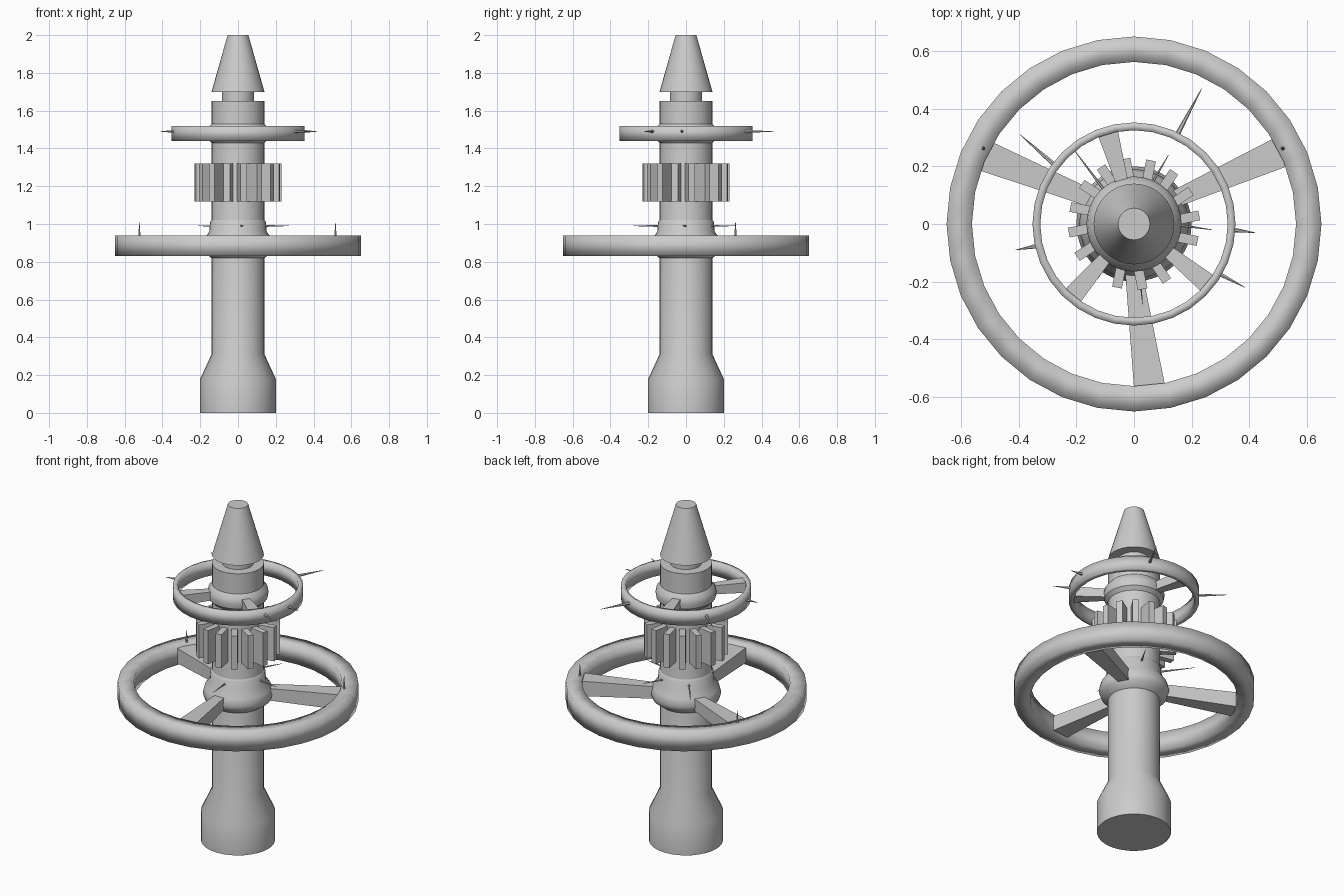
import bpy, bmesh, math
from mathutils import Vector

if "Cube" in bpy.data.objects:
    bpy.data.objects.remove(bpy.data.objects["Cube"])

grey = bpy.data.materials.new("light_grey")
grey.diffuse_color = (0.6, 0.6, 0.6, 1)
grey.use_nodes = True
grey.node_tree.nodes["Principled BSDF"].inputs["Base Color"].default_value = grey.diffuse_color


def finish(name, bm, angle=35):
    """Turn a bmesh into a shaded object."""
    bmesh.ops.recalc_face_normals(bm, faces=bm.faces)
    me = bpy.data.meshes.new(name)
    bm.to_mesh(me)
    bm.free()
    me.materials.append(grey)
    me.shade_smooth()
    me.set_sharp_from_angle(angle=math.radians(angle))
    ob = bpy.data.objects.new(name, me)
    bpy.context.collection.objects.link(ob)
    return ob


def lathe(name, profile, sides=32, closed=False, angle=35):
    """Spin an (r, z) profile about the z axis."""
    bm = bmesh.new()
    rings = []
    for r, z in profile:
        rings.append([bm.verts.new((r * math.sin(2 * math.pi * i / sides),
                                    r * math.cos(2 * math.pi * i / sides), z))
                      for i in range(sides)])
    pairs = list(zip(rings, rings[1:]))
    if closed:
        pairs.append((rings[-1], rings[0]))
    else:
        bm.faces.new(rings[0])
        bm.faces.new(rings[-1])
    for a, b in pairs:
        for i in range(sides):
            j = (i + 1) % sides
            bm.faces.new((a[i], a[j], b[j], b[i]))
    return finish(name, bm, angle)


def beam(name, start, end, w0, w1, h0, h1):
    """Tapered box between two points, with its own width and height at each end."""
    bm = bmesh.new()
    a, b = Vector(start), Vector(end)
    side = (b - a).cross(Vector((0, 0, 1))).normalized()
    loops = []
    for p, w, h in ((a, w0, h0), (b, w1, h1)):
        loops.append([bm.verts.new(p + side * (w / 2 * s) + Vector((0, 0, h / 2 * t)))
                      for s, t in ((-1, -1), (1, -1), (1, 1), (-1, 1))])
    bm.faces.new(loops[0])
    bm.faces.new(loops[1])
    for i in range(4):
        j = (i + 1) % 4
        bm.faces.new((loops[0][i], loops[0][j], loops[1][j], loops[1][i]))
    return finish(name, bm)


def spike(name, start, end, r=0.009):
    """Thin antenna tapering to a point."""
    bm = bmesh.new()
    a, b = Vector(start), Vector(end)
    bmesh.ops.create_cone(bm, segments=6, radius1=r, radius2=0.001,
                          depth=(b - a).length, cap_ends=True)
    rot = Vector((0, 0, 1)).rotation_difference(b - a).to_matrix()
    for v in bm.verts:
        v.co = rot @ v.co + (a + b) / 2
    return finish(name, bm)


def polar(r, deg, z):
    t = math.radians(deg)
    return (r * math.cos(t), r * math.sin(t), z)


# Central column with flared foot, neck and nose cone
lathe("column", [(0.2, 0), (0.2, 0.18), (0.14, 0.31), (0.14, 1.65), (0.085, 1.65),
                 (0.085, 1.70), (0.14, 1.70), (0.055, 2.0)])

# Hubs swelling around the column where the spokes meet it
lathe("lower_hub", [(0.14, 0.82), (0.18, 0.85), (0.19, 0.88), (0.18, 0.92),
                    (0.152, 0.96), (0.148, 1.01), (0.14, 1.02)])
lathe("upper_hub", [(0.14, 1.43), (0.16, 1.45), (0.165, 1.48), (0.16, 1.505),
                    (0.14, 1.53)])

# Large and small habitat rings
for name, ro, ri, z0, z1 in (("large_ring", 0.65, 0.562, 0.83, 0.94),
                             ("small_ring", 0.352, 0.325, 1.44, 1.52)):
    lathe(name, [(ro, z0), (ro, z1), (ri, z1), (ri, z0)], closed=True, angle=100)

# Large spokes, widening outwards
for i, (a0, a1) in enumerate(((33, 26), (147, 155.5), (268, 275.5))):
    beam(f"large_spoke_{i}", polar(0.14, a0, 0.885), polar(0.585, a1, 0.885),
         0.055, 0.11, 0.07, 0.09)

# Small spokes
for i, a in enumerate((106, 229.5, 321)):
    beam(f"small_spoke_{i}", polar(0.13, a, 1.48), polar(0.335, a, 1.48),
         0.04, 0.072, 0.05, 0.06)

# Ring of radiator fins
for i in range(16):
    a = 7.5 + 22.5 * i
    beam(f"fin_{i}", polar(0.13, a - 3, 1.22), polar(0.228, a, 1.22),
         0.034, 0.034, 0.2, 0.2)

# Antennas: upper ones on the small ring, lower ones on the column, upright on the spokes
upper = ((0.15, 0.31, 0.235, 0.47), (-0.27, 0.2, -0.395, 0.31), (0.29, -0.17, 0.385, -0.22),
         (0.34, -0.02, 0.42, -0.03), (-0.33, -0.075, -0.41, -0.09))
lower = ((-0.09, 0.1, -0.21, 0.26), (0.05, 0.12, 0.12, 0.24), (0.015, -0.13, 0.03, -0.28),
         (0.13, 0.0, 0.27, -0.02))
for i, (x0, y0, x1, y1) in enumerate(upper):
    spike(f"upper_antenna_{i}", (x0, y0, 1.49), (x1, y1, 1.49))
for i, (x0, y0, x1, y1) in enumerate(lower):
    spike(f"lower_antenna_{i}", (x0, y0, 0.99), (x1, y1, 0.99), 0.006)
for i, x in enumerate((-0.522, 0.516)):
    spike(f"upright_antenna_{i}", (x, 0.262, 0.91), (x, 0.262, 1.01))
